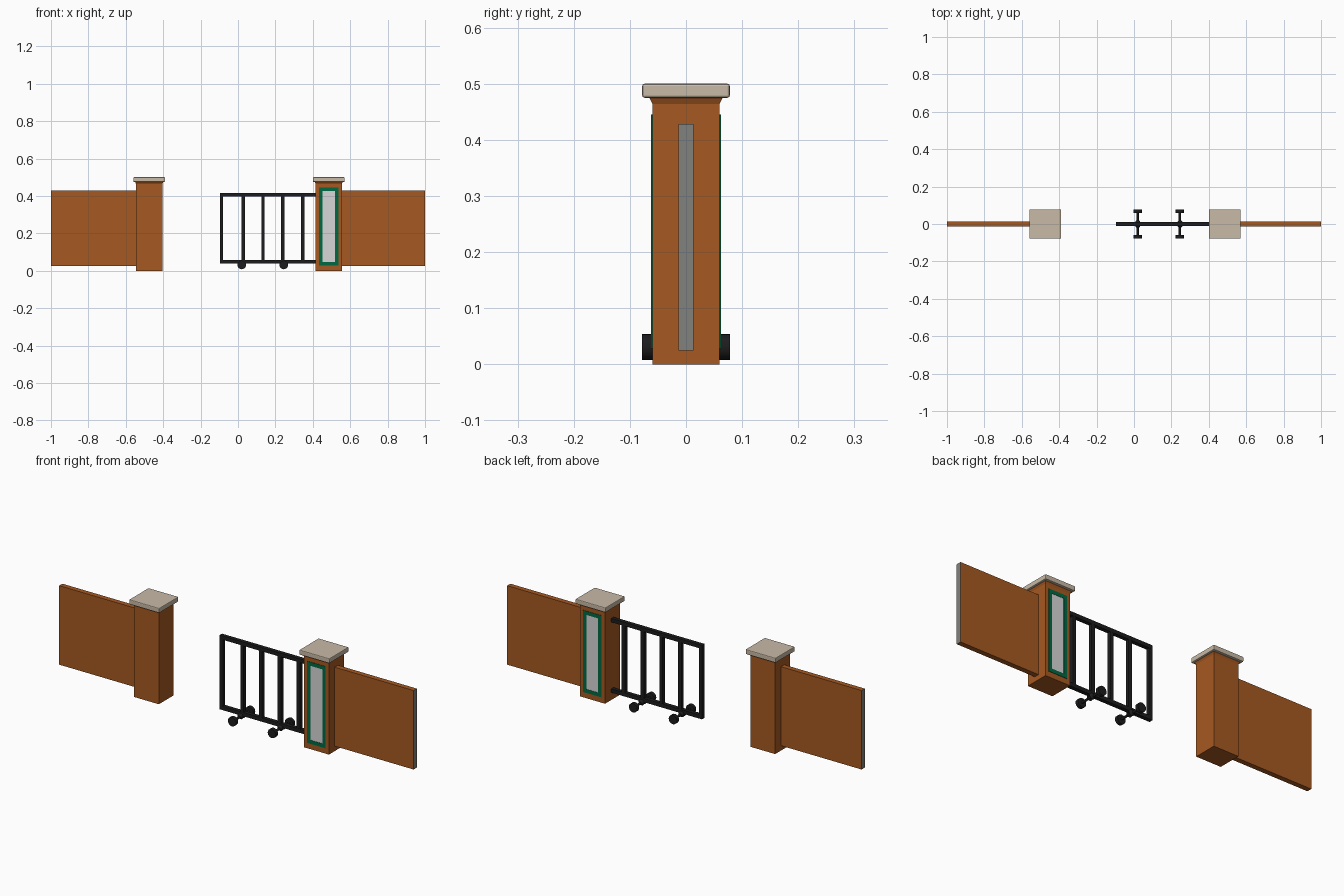
import bpy, math
from mathutils import Vector

if "Cube" in bpy.data.objects:
    bpy.data.objects.remove(bpy.data.objects["Cube"])


def mat(name, c):
    m = bpy.data.materials.new(name)
    m.diffuse_color = (*c, 1)
    m.use_nodes = True
    m.node_tree.nodes["Principled BSDF"].inputs["Base Color"].default_value = m.diffuse_color
    return m


BRICK = mat("orange_brick", (0.38, 0.10, 0.016))
STONE = mat("beige_stone", (0.58, 0.49, 0.38))
GREY = mat("grey_end", (0.22, 0.22, 0.20))
GREEN = mat("green_trim", (0.0, 0.14, 0.055))
WHITE = mat("white_panel", (0.68, 0.68, 0.68))
BLACK = mat("black_iron", (0.012, 0.012, 0.013))


def box(name, x, y, z, m, bevel=0):
    """Box from (min, max) ranges."""
    bpy.ops.mesh.primitive_cube_add(size=1)
    o = bpy.context.object
    o.name = name
    for v in o.data.vertices:
        v.co = Vector([r[0] if c < 0 else r[1] for c, r in zip(v.co, (x, y, z))])
    o.data.materials.append(m)
    if bevel:
        b = o.modifiers.new("bevel", "BEVEL")
        b.width = bevel
        b.segments = 2
    return o


def rod(name, x, z, y0, y1, r0, r1, n=20):
    """Tapered cylinder along y."""
    bpy.ops.mesh.primitive_cone_add(vertices=n, radius1=r0, radius2=r1, depth=y1 - y0,
                                    location=(x, (y0 + y1) / 2, z),
                                    rotation=(-math.pi / 2, 0, 0))
    o = bpy.context.object
    o.name = name
    o.data.materials.append(BLACK)
    bpy.ops.object.shade_smooth_by_angle()


# walls, posts and stone caps on both sides
for side, s, cx in (("left", -1, -0.475), ("right", 1, 0.485)):
    wall = box(side + "_wall", sorted((s * 1.0, cx + s * 0.06)), (-0.013, 0.013),
               (0.025, 0.428), BRICK)
    wall.data.materials.append(GREY)
    for p in wall.data.polygons:  # grey outer end
        if p.normal.x * s > 0.9:
            p.material_index = 1
    box(side + "_post", (cx - 0.07, cx + 0.07), (-0.06, 0.06), (0, 0.476), BRICK)
    collar = box(side + "_collar", (cx - 0.07, cx + 0.07), (-0.06, 0.06), (0.464, 0.477), BRICK)
    for v in collar.data.vertices:
        if v.co.z > 0.47:
            v.co.x += math.copysign(0.006, v.co.x - cx)
            v.co.y += math.copysign(0.006, v.co.y)
    box(side + "_cap", (cx - 0.085, cx + 0.085), (-0.078, 0.078), (0.475, 0.5), STONE, 0.004)

# framed panels on the front and back of the right post
for side, s in (("front", -1), ("back", 1)):
    def yr(a, b):
        return sorted((s * a, s * b))
    box(side + "_panel", (0.45, 0.522), yr(0.058, 0.0606), (0.045, 0.43), WHITE)
    for i, x in enumerate((0.434, 0.519)):
        box(f"{side}_trim_side_{i}", (x, x + 0.018), yr(0.058, 0.062), (0.028, 0.445), GREEN)
    for i, z in enumerate((0.028, 0.426)):
        box(f"{side}_trim_end_{i}", (0.434, 0.537), yr(0.058, 0.062), (z, z + 0.019), GREEN)

# sliding gate: rails and upright bars
for name, z in (("bottom", 0.038), ("top", 0.397)):
    box("gate_rail_" + name, (-0.097, 0.43), (-0.01, 0.01), (z, z + 0.019), BLACK)
for i, x in enumerate((-0.088, 0.029, 0.134, 0.24, 0.347)):
    box(f"gate_bar_{i}", (x - 0.009, x + 0.009), (-0.0095, 0.0095), (0.04, 0.414), BLACK)

# wheels with axles
for i, x in enumerate((0.02, 0.245)):
    rod(f"axle_{i}", x, 0.032, -0.07, 0.07, 0.006, 0.006, 12)
    for s in (-1, 1):
        y0, y1 = sorted((s * 0.06, s * 0.078))
        rod(f"wheel_{i}_{s}", x, 0.031, y0, y1, 0.023, 0.023)
        y0, y1 = sorted((s * 0.009, s * 0.02))
        r = (0.006, 0.016) if s < 0 else (0.016, 0.006)
        rod(f"hub_{i}_{s}", x, 0.034, y0, y1, *r)
